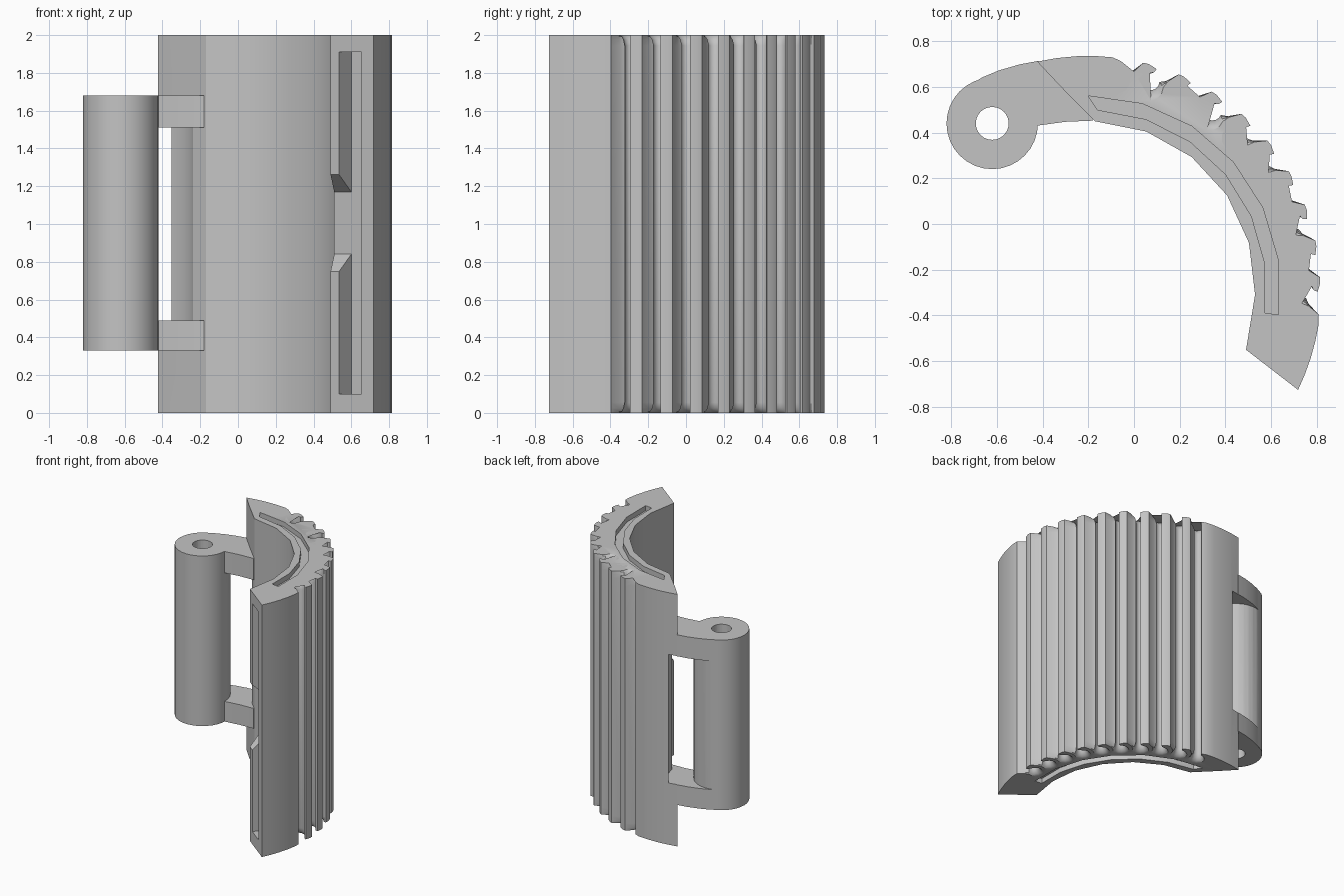
import bpy, bmesh
from math import sin, cos, radians
from mathutils import Vector

if "Cube" in bpy.data.objects:
    bpy.data.objects.remove(bpy.data.objects["Cube"])

grey = bpy.data.materials.new("grey plastic")
grey.use_nodes = True
grey.diffuse_color = (0.55, 0.55, 0.55, 1)
grey.node_tree.nodes["Principled BSDF"].inputs["Base Color"].default_value = grey.diffuse_color

CENTRE = Vector((-0.2, -0.28))   # axis of the curved shell
HINGE = Vector((-0.62, 0.44))    # axis of the hinge barrel
OUTER, INNER, PITCH_R = 1.015, 0.73, 0.943


def loft(name, sections):
    """Closed solid through matching rings of points."""
    bm = bmesh.new()
    rings = [[bm.verts.new(p) for p in s] for s in sections]
    n = len(rings[0])
    for a, b in zip(rings, rings[1:]):
        for i in range(n):
            j = (i + 1) % n
            bm.faces.new((a[i], a[j], b[j], b[i]))
    bm.faces.new(rings[0][::-1])
    bm.faces.new(rings[-1])
    bmesh.ops.triangulate(bm, faces=bm.faces)
    bmesh.ops.recalc_face_normals(bm, faces=bm.faces)
    mesh = bpy.data.meshes.new(name)
    bm.to_mesh(mesh)
    bm.free()
    mesh.materials.append(grey)
    obj = bpy.data.objects.new(name, mesh)
    bpy.context.collection.objects.link(obj)
    return obj


def at(points, z):
    return [(p[0], p[1], z) for p in points]


def prism(name, points, z0, z1):
    return loft(name, [at(points, z0), at(points, z1)])


def arc(centre, r, a0, a1, steps):
    angles = [radians(a0 + (a1 - a0) * i / steps) for i in range(steps + 1)]
    return [centre + r * Vector((cos(a), sin(a))) for a in angles]


def circle(r, n):
    return arc(HINGE, r, 0, 360 - 360 / n, n - 1)


def boolean(obj, other, op="DIFFERENCE"):
    mod = obj.modifiers.new(op, "BOOLEAN")
    mod.operation, mod.object, mod.solver = op, other, "EXACT"
    bpy.context.view_layer.objects.active = obj
    bpy.ops.object.modifier_apply(modifier=mod.name)
    bpy.data.objects.remove(other)


def hook_groove(angle, flare):
    """One undercut groove: sloped flank, round bottom, overhanging tip."""
    a = radians(angle)
    out, side = Vector((cos(a), sin(a))), Vector((sin(a), -cos(a)))
    grow = 0.8 * flare
    r = 0.037 + grow
    local = [(0.107, 0.066), (0.062 + 0.3 * flare, 0.022)]
    for i in range(11):
        q = radians(15 - 27 * i)
        local.append((r * cos(q), r * sin(q) - grow))
    local += [(0, 0.042), (0.008, 0.06), (-0.03, 0.071)]
    return [CENTRE + (PITCH_R + n) * out + t * side for t, n in local]


def shell_profile(flare):
    pts = arc(CENTRE, OUTER + 0.005, -25.9, -9, 4)
    for i in range(10):
        pts += hook_groove(-0.5 + 9.2 * i, flare)
    pts += arc(CENTRE, OUTER, 88, 102.7, 3)
    pts.append(Vector((-0.32, 0.6)))
    pts += arc(CENTRE, INNER, 87.7, -2.3, 5)
    pts.append(Vector((0.49, -0.55)))
    return pts


# Curved shell, its grooves flaring out at both ends
flares = [(0, 0.03), (0.008, 0.019), (0.025, 0.008), (0.055, 0)]
levels = flares + [(2 - z, f) for z, f in reversed(flares)]
shell = loft("ribbed_shell", [at(shell_profile(f), z) for z, f in levels])

# Curved slots in the top and bottom ends
slot = arc(CENTRE, 0.84, -8, 90, 6) + arc(CENTRE, 0.78, 87, -8, 6)
for z0, z1 in ((1.96, 2.1), (-0.1, 0.04)):
    boolean(shell, prism("slot_cutter", slot, z0, z1))

# Clearance around the hinge for the mating knuckle
boolean(shell, prism("clearance_cutter", circle(0.39, 48), 0.49, 1.51))

# Latch pocket and its tapered notch in the free end
corner = Vector((0.49, -0.55))
along, inward = Vector((0.794, -0.608)), Vector((0.608, 0.794))


def end_section(u0, u1, z0, z1, depth):
    ring = []
    for u, z in ((u0, z0), (u1, z0), (u1, z1), (u0, z1)):
        p = corner + u * along + depth * inward
        ring.append((p.x, p.y, z))
    return ring


boolean(shell, loft("pocket_cutter", [end_section(0.057, 0.208, 0.1, 1.91, d)
                                      for d in (-0.05, 0.107)]))
boolean(shell, loft("notch_cutter", [end_section(-0.1, 0.08, 0.74, 1.27, -0.01),
                                     end_section(-0.1, 0.08, 0.84, 1.17, 0.106)]))

# Hinge barrel with two brackets and a pin hole
hinge = prism("hinge_barrel", circle(0.2, 32), 0.33, 1.68)
arm = [Vector(p) for p in (
    (-0.38, 0.69), (-0.42, 0.713), (-0.5, 0.698), (-0.59, 0.672), (-0.66, 0.643),
    (-0.735, 0.6), HINGE, (-0.425, 0.43), (-0.3, 0.447), (-0.18, 0.452), (-0.2, 0.6))]
for z0, z1 in ((0.33, 0.49), (1.51, 1.68)):
    boolean(hinge, prism("bracket", arm, z0, z1), "UNION")
boolean(hinge, prism("pin_hole_cutter", circle(0.072, 24), 0, 2))

# Smooth curved walls, keep hard edges
for obj in (shell, hinge):
    bpy.ops.object.select_all(action="DESELECT")
    obj.select_set(True)
    bpy.context.view_layer.objects.active = obj
    bpy.ops.object.shade_smooth_by_angle(angle=radians(30))
